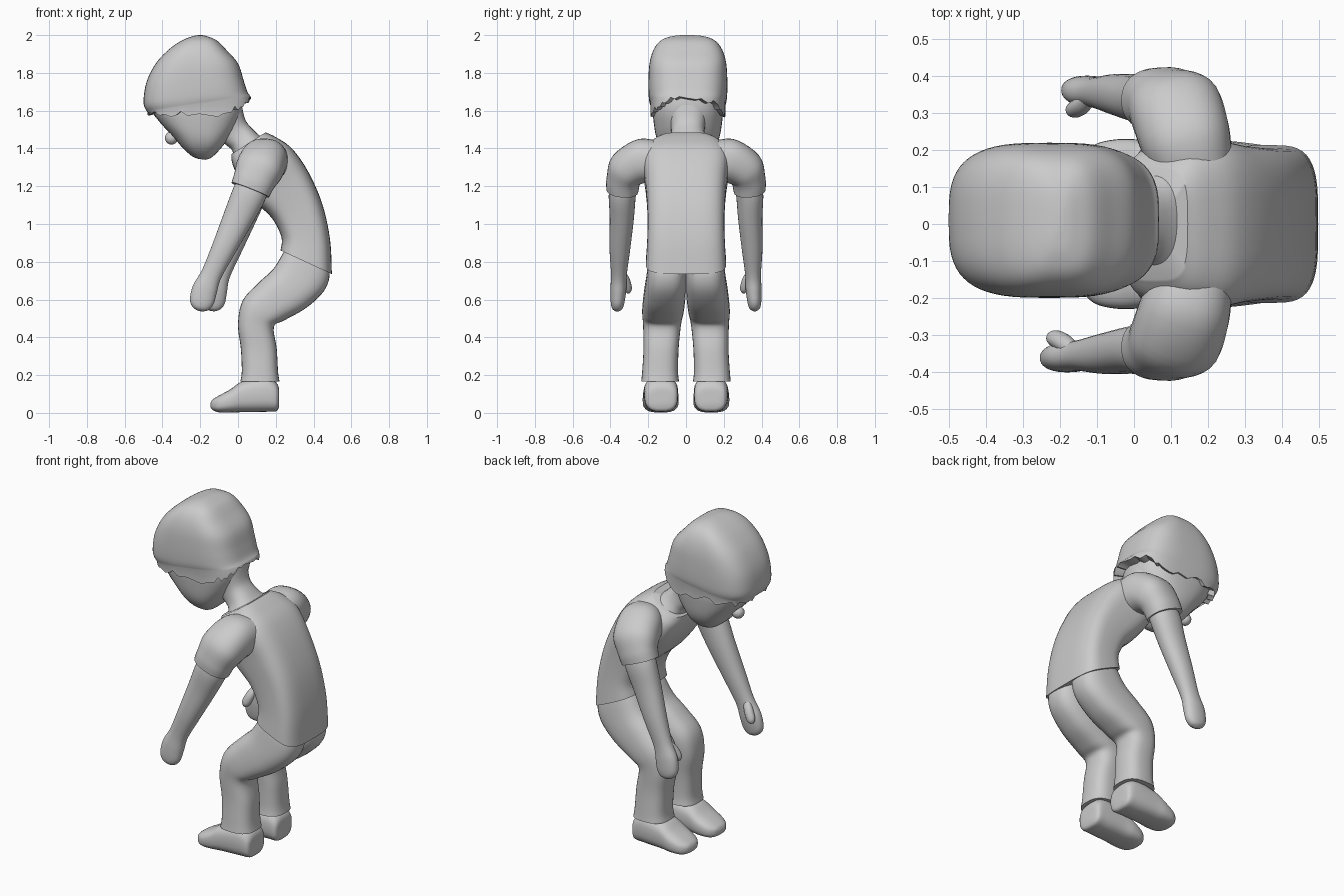
import bpy, bmesh, math, random
from mathutils import Vector

random.seed(4)
X = Vector((1, 0, 0))


def build(name, rings, n=32, power=2.5, steps=5, rim=None):
    """Smooth loft through (centre, u, v) super-ellipse rings."""
    rows = []
    for i in range(len(rings) - 1):
        a, b = rings[i], rings[i + 1]
        p, q = rings[max(i - 1, 0)], rings[min(i + 2, len(rings) - 1)]
        for s in range(steps):
            t = s / steps
            rows.append([0.5 * (2 * b0 + (b1 - a0) * t + (2 * a0 - 5 * b0 + 4 * b1 - c1) * t * t
                                + (3 * b0 - a0 - 3 * b1 + c1) * t ** 3)
                         for a0, b0, b1, c1 in zip(p, a, b, q)])
    rows.append(rings[-1])
    bm = bmesh.new()
    loops = []
    for k, (c, u, v) in enumerate(rows):
        loop = []
        for j in range(n):
            w = 2 * math.pi * j / n
            co, si = math.cos(w), math.sin(w)
            p = c + u * math.copysign(abs(co) ** (2 / power), co) \
                  + v * math.copysign(abs(si) ** (2 / power), si)
            if rim and k == 0:
                p.z += rim(co, si)
            loop.append(bm.verts.new(p))
        loops.append(loop)
    for l0, l1 in zip(loops, loops[1:]):
        for j in range(n):
            bm.faces.new((l0[j], l0[(j + 1) % n], l1[(j + 1) % n], l1[j]))
    for c, loop in ((rows[0][0], loops[0]), (rows[-1][0], loops[-1])):
        mid = bm.verts.new(c)
        for j in range(n):
            bm.faces.new((loop[j], loop[(j + 1) % n], mid))
    bmesh.ops.recalc_face_normals(bm, faces=bm.faces)
    me = bpy.data.meshes.new(name)
    bm.to_mesh(me)
    bm.free()
    return finish(name, me)


def finish(name, me):
    ob = bpy.data.objects.new(name, me)
    bpy.context.collection.objects.link(ob)
    bpy.ops.object.select_all(action='DESELECT')
    ob.select_set(True)
    bpy.context.view_layer.objects.active = ob
    bpy.ops.object.shade_smooth_by_angle(angle=math.radians(45))
    return ob


def profile(name, rows, yc=0.0, **kw):
    """Rows of (front x, front z, back x, back z, half width[, y])."""
    rings = []
    for r in rows:
        f, b = Vector((r[0], 0, r[1])), Vector((r[2], 0, r[3]))
        y = r[5] if len(r) > 5 else 0
        if kw.get('flip'):
            y = -y
        rings.append(((f + b) / 2 + Vector((0, yc + y, 0)), (b - f) / 2, Vector((0, r[4], 0))))
    kw.pop('flip', None)
    return build(name, rings, **kw)


def tube(name, rows, side, shift=0.0, **kw):
    """Rows of (x, y, z, radius along x, radius across) following a path."""
    pts = [Vector((r[0] + shift * max(0, (1.18 - r[2]) / 0.6), r[1] * side, r[2])) for r in rows]
    rings = []
    for i, r in enumerate(rows):
        t = (pts[min(i + 1, len(pts) - 1)] - pts[max(i - 1, 0)]).normalized()
        u = (X - t * X.dot(t)).normalized()
        rings.append((pts[i], u * r[3], t.cross(u) * r[4] * side))
    return build(name, rings, **kw)


# Shirt body, from hem up to collar
profile("shirt", [
    (.225, .86, .497, .735, .213), (.23, .93, .487, .92, .205), (.18, 1.03, .445, 1.11, .205),
    (.09, 1.12, .37, 1.28, .215), (.01, 1.23, .285, 1.4, .23), (-.03, 1.32, .2, 1.46, .2),
    (-.035, 1.37, .145, 1.485, .15)], n=48, power=3.6)

# Neck
profile("neck", [
    (-.02, 1.36, .13, 1.455, .135), (-.035, 1.395, .085, 1.495, .1),
    (-.075, 1.43, .04, 1.55, .088), (-.11, 1.49, .02, 1.63, .1)], yc=.01, power=2.4)

# Head with chin at the bottom
profile("face", [
    (-.21, 1.345, -.17, 1.34, .03), (-.245, 1.36, -.14, 1.352, .085), (-.295, 1.405, -.1, 1.39, .135),
    (-.345, 1.465, -.06, 1.44, .165), (-.415, 1.54, -.01, 1.52, .18),
    (-.455, 1.61, .02, 1.62, .186), (-.44, 1.72, .0, 1.75, .175)], yc=.01, power=2.7)

# Nose
bm = bmesh.new()
bmesh.ops.create_uvsphere(bm, u_segments=16, v_segments=10, radius=.035)
bmesh.ops.translate(bm, verts=bm.verts, vec=(-.352, .01, 1.455))
me = bpy.data.meshes.new("nose")
bm.to_mesh(me)
bm.free()
finish("nose", me)


# Hair cap with a ragged lower edge that dips behind the temples
def ragged(co, si):
    dip = -.075 * abs(si) ** 1.5 * (1 if co > 0 else .45)
    return dip + random.uniform(-.018, .018)


profile("hair", [
    (-.478, 1.59, .068, 1.675, .198), (-.5, 1.64, .05, 1.7, .207), (-.485, 1.75, .03, 1.76, .209),
    (-.435, 1.85, .0, 1.85, .203), (-.365, 1.925, -.06, 1.92, .182), (-.3, 1.97, -.11, 1.97, .145),
    (-.245, 1.993, -.16, 1.993, .09), (-.21, 2.0, -.19, 2.0, .03)],
    yc=.01, n=64, power=3.2, rim=ragged)

for side, label, shift in ((-1, "left", 0), (1, "right", .06)):
    # Trouser leg from cuff up to hip
    profile(label + "_trouser_leg", [
        (.012, .165, .22, .165, .1, .137), (.02, .22, .212, .22, .095, .137),
        (.015, .34, .205, .34, .093, .132), (.0, .47, .19, .455, .1, .127),
        (.025, .595, .245, .49, .11, .122), (.11, .69, .36, .555, .111, .113),
        (.185, .76, .455, .645, .107, .105), (.235, .84, .485, .735, .1, .1),
        (.27, .9, .46, .82, .09, .095)], flip=side < 0, power=2.7)
    # Shoe, from heel to toe
    profile(label + "_shoe", [
        (.218, .09, .218, .04, .04, .13), (.21, .15, .205, .01, .08, .13),
        (.15, .19, .15, .006, .09, .132), (.03, .17, .03, .004, .093, .134),
        (-.04, .125, -.04, .002, .095, .134), (-.1, .092, -.1, .003, .083, .134),
        (-.135, .07, -.132, .014, .055, .134), (-.146, .05, -.146, .03, .02, .134)],
        flip=side < 0, power=2.8)
    # Short sleeve
    tube(label + "_sleeve", [
        (.17, .12, 1.33, .1, .1), (.14, .225, 1.335, .122, .118), (.112, .31, 1.29, .125, .106),
        (.085, .332, 1.23, .112, .09), (.065, .337, 1.18, .107, .085)], side, power=2.3)
    # Bare arm and mitten hand
    tube(label + "_arm", [
        (.1, .32, 1.26, .08, .07), (.06, .337, 1.16, .09, .072), (.0, .34, 1.03, .08, .064),
        (-.075, .35, .87, .065, .055), (-.14, .355, .735, .055, .042), (-.175, .358, .655, .066, .042),
        (-.192, .362, .59, .064, .037), (-.2, .364, .555, .045, .028), (-.204, .365, .54, .015, .01)],
        side, shift, power=2.2)
    # Thumb
    tube(label + "_thumb", [
        (-.16, .345, .745, .02, .02), (-.19, .32, .7, .026, .024),
        (-.215, .307, .655, .024, .021), (-.225, .304, .635, .008, .008)],
        side, shift, n=16, power=2)
